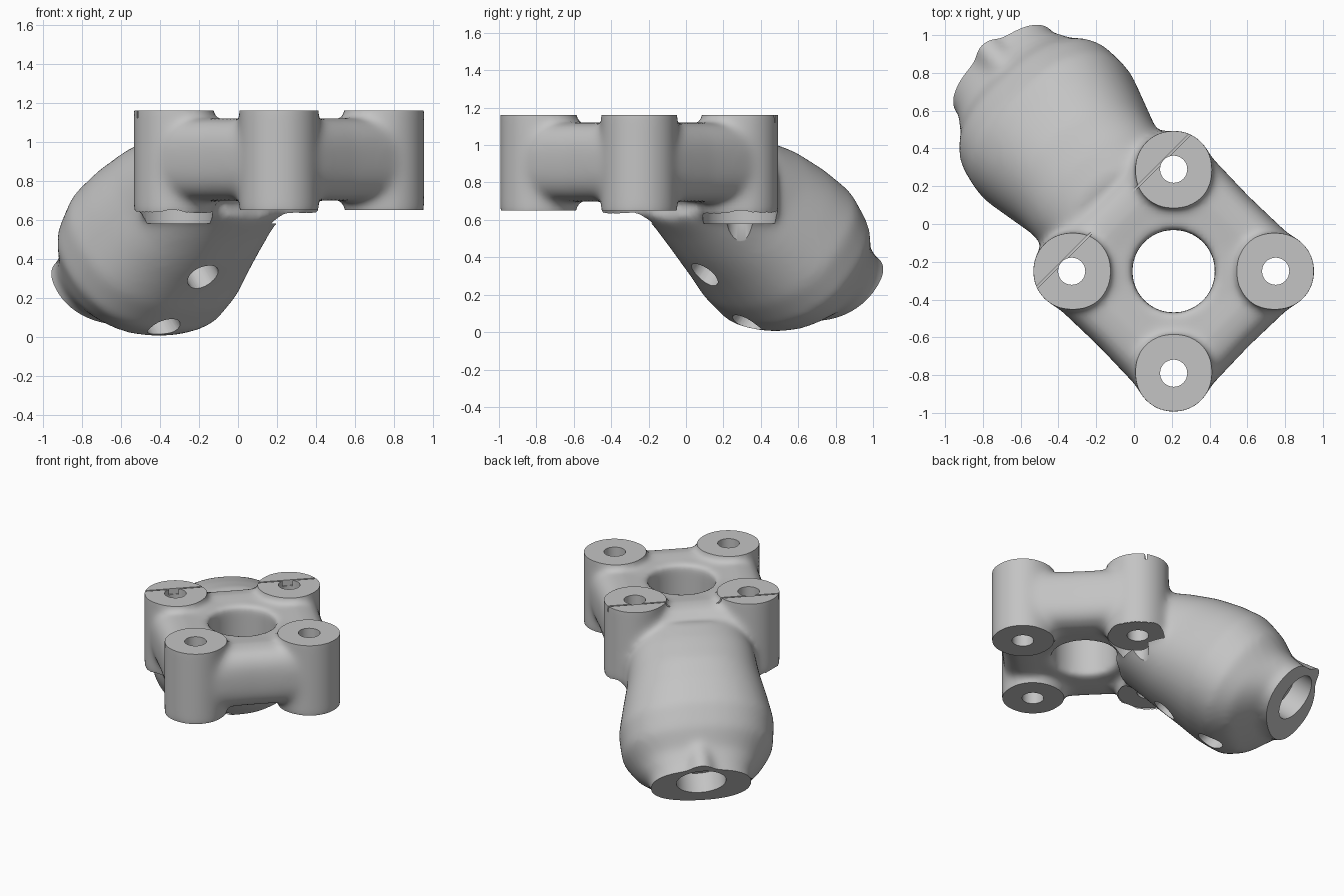
import bpy, bmesh
from math import cos, sin, pi, radians
from mathutils import Vector, Matrix

cube = bpy.data.objects.get("Cube")
if cube:
    bpy.data.objects.remove(cube, do_unlink=True)

grey = bpy.data.materials.new("plain grey")
grey.use_nodes = True
grey.diffuse_color = (0.55, 0.55, 0.55, 1)
grey.node_tree.nodes["Principled BSDF"].inputs["Base Color"].default_value = grey.diffuse_color

# Frame: the arm runs out from the bracket centre and dips downwards
Z = Vector((0, 0, 1))
CENTRE = Vector((0.21, -0.25, 0))
TURN, DIP = radians(41.5), radians(40)
OUT = Vector((-sin(TURN), cos(TURN), 0))
SIDE = Vector((cos(TURN), sin(TURN), 0))
AXIS = OUT * cos(DIP) - Z * sin(DIP)
UP = OUT * sin(DIP) + Z * cos(DIP)
BOSSES = [CENTRE + Vector((0.54 * cos(k * pi / 2), 0.54 * sin(k * pi / 2), 0)) for k in range(4)]


def arm_point(along, up, side=0.0):
    return CENTRE + AXIS * along + UP * up + SIDE * side


def make_object(name, bm):
    bmesh.ops.recalc_face_normals(bm, faces=bm.faces)
    mesh = bpy.data.meshes.new(name)
    bm.to_mesh(mesh)
    bm.free()
    obj = bpy.data.objects.new(name, mesh)
    bpy.context.collection.objects.link(obj)
    return obj


def power(value, p):
    return abs(value) ** p * (1 if value > 0 else -1)


def loft(bm, rings, exponent=2.3, count=40):
    """Skin rounded sections given as (centre, half axis, half axis)."""
    loops = []
    for centre, u, v in rings:
        loops.append([bm.verts.new(centre
                                   + u * power(cos(2 * pi * i / count), 2 / exponent)
                                   + v * power(sin(2 * pi * i / count), 2 / exponent))
                      for i in range(count)])
    for a, b in zip(loops, loops[1:]):
        for i in range(count):
            j = (i + 1) % count
            bm.faces.new((a[i], a[j], b[j], b[i]))
    bm.faces.new(loops[0])
    bm.faces.new(loops[-1])


def cylinder(bm, start, end, radius, sides=48):
    d = end - start
    matrix = Matrix.Translation((start + end) / 2) @ d.to_track_quat('Z', 'Y').to_matrix().to_4x4()
    bmesh.ops.create_cone(bm, cap_ends=True, segments=sides, radius1=radius,
                          radius2=radius, depth=d.length, matrix=matrix)


def box(bm, centre, axes, size):
    rotation = Matrix(axes).transposed().to_4x4()
    bmesh.ops.create_cube(bm, size=1, matrix=Matrix.Translation(centre) @ rotation
                          @ Matrix.Diagonal((*size, 1)))


def apply(obj, modifier):
    bpy.context.view_layer.objects.active = obj
    bpy.ops.object.modifier_apply(modifier=modifier.name)


def cut(obj, build, *args):
    """Subtract one primitive from the body, then drop the cutter."""
    bm = bmesh.new()
    build(bm, *args)
    cutter = make_object("cutter", bm)
    cutter.hide_render = True
    mod = obj.modifiers.new("cut", 'BOOLEAN')
    mod.operation, mod.solver, mod.object = 'DIFFERENCE', 'EXACT', cutter
    apply(obj, mod)
    bpy.data.objects.remove(cutter, do_unlink=True)


def blend(obj):
    remesh = obj.modifiers.new("blend", 'REMESH')
    remesh.mode, remesh.voxel_size = 'VOXEL', 0.02
    apply(obj, remesh)


# Rough body: tall bosses, webs between neighbours and a filled middle
bm = bmesh.new()
for k, boss in enumerate(BOSSES):
    cylinder(bm, boss + Z * 0.61, boss + Z * 1.22, 0.206)
    nxt = BOSSES[(k + 1) % 4]
    across = (nxt - boss).normalized().cross(Z)
    loft(bm, [(boss.lerp(nxt, t) + Z * 0.908, across * w, Z * 0.212)
              for t, w in ((0, 0.19), (0.25, 0.185), (0.5, 0.18), (0.75, 0.185), (1, 0.19))], 2.8)
cylinder(bm, CENTRE + Z * 0.705, CENTRE + Z * 1.11, 0.38)

# Arm sections: along, centre height, half height, half width
SECTIONS = [(-0.24, 0.90, 0.30, 0.38), (-0.08, 0.94, 0.35, 0.42), (0.1, 0.97, 0.40, 0.44),
            (0.28, 0.985, 0.425, 0.48), (0.45, 0.985, 0.44, 0.515), (0.62, 0.965, 0.415, 0.50),
            (0.74, 0.965, 0.345, 0.42), (0.86, 1.06, 0.24, 0.335), (1.02, 1.1, 0.22, 0.33)]
loft(bm, [(arm_point(a, n, 0.03 * a), UP * h, SIDE * w) for a, n, h, w in SECTIONS])

# Small ridge on top of the arm end
loft(bm, [(arm_point(a, n, 0.04), UP * 0.1, SIDE * 0.085) for a, n in ((0.66, 1.22), (1.02, 1.3))], 2)
body = make_object("mount_body", bm)

# Blend into one soft skin, opening the middle first so its rim is soft too
blend(body)
cut(body, cylinder, CENTRE + Z * 0.3, CENTRE + Z * 1.3, 0.22, 64)
blend(body)
soften = body.modifiers.new("soften", 'SMOOTH')
soften.factor, soften.iterations = 0.5, 18
apply(body, soften)

# Trim the bosses to flat ends; the rear ones get a recess in the arm below
cut(body, box, CENTRE + Z * 1.36, (Vector((1, 0, 0)), Vector((0, 1, 0)), Z), (2, 2, 0.4))
for k, boss in enumerate(BOSSES):
    rear = k in (1, 2)
    cut(body, cylinder, boss + Z * (0.58 if rear else 0.5), boss + Z * 0.65, 0.2 if rear else 0.26)
    cut(body, cylinder, boss + Z * 0.3, boss + Z * 1.3, 0.072, 32)

# Thin slots across the rear bosses, each with a stub to its hole
diagonal = Vector((1, 1, 0)).normalized()
back = Vector((-1, 1, 0)).normalized()
for boss in BOSSES[1:3]:
    top = boss + Z * 1.16
    cut(body, box, top + back * 0.07, (diagonal, back, Z), (0.46, 0.012, 0.08))
    cut(body, box, top + back * 0.05, (diagonal, back, Z), (0.025, 0.05, 0.08))

# Flat arm end with a stepped bore
cut(body, box, arm_point(1.2, 1.0), (UP, SIDE, AXIS), (1.4, 1.6, 0.6))
for depth, radius in ((0.14, 0.165), (0.4, 0.1)):
    cut(body, cylinder, arm_point(0.9 - depth, 1.12, 0.03), arm_point(1.0, 1.12, 0.03), radius)

# Two screw holes in the underside of the arm
for along in (0.2, 0.6):
    cut(body, cylinder, arm_point(along, 0.3, -0.06), arm_point(along, 0.95, -0.06), 0.085, 32)

body.data.materials.clear()
body.data.materials.append(grey)
for face in body.data.polygons:
    face.material_index = 0
bpy.ops.object.select_all(action='DESELECT')
body.select_set(True)
bpy.context.view_layer.objects.active = body
bpy.ops.object.shade_smooth_by_angle(angle=radians(35))
